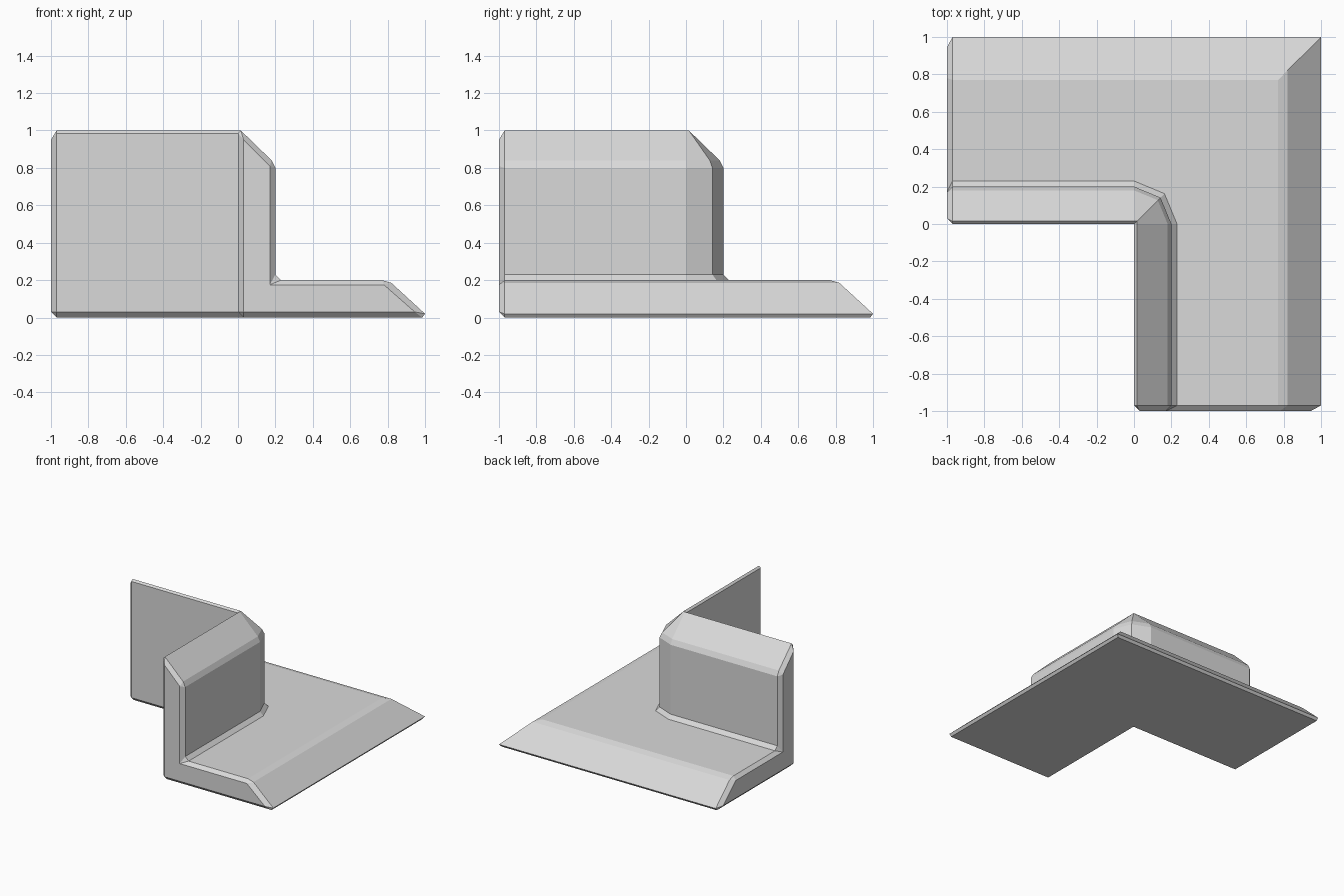
import bpy
import bmesh
import math

cube = bpy.data.objects.get("Cube")
if cube:
    bpy.data.objects.remove(cube, do_unlink=True)

# Matte grey
grey = bpy.data.materials.new("light_grey")
grey.use_nodes = True
colour = (0.7, 0.7, 0.7, 1)
grey.diffuse_color = colour
grey.node_tree.nodes["Principled BSDF"].inputs["Base Color"].default_value = colour

# Cross-section as (distance from inner corner, height): two points per bevelled edge
PROFILE = [(0, 0.03), (0.03, 0), (0.985, 0), (1, 0.02),
           (0.82, 0.185), (0.77, 0.2), (0.23, 0.2), (0.2, 0.23),
           (0.2, 0.8), (0.18, 0.84), (0.015, 1), (0, 0.985)]
# Inset outline of the bevelled arm ends, one point per profile pair
CAP = [(0.03, 0.03), (0.945, 0.03), (0.78, 0.175),
       (0.17, 0.175), (0.17, 0.81), (0.03, 0.95)]
END, BEVEL = -1, 0.03


def left_arm(s, points):
    return [(s, d, z) for d, z in points]


def right_arm(s, points):
    return [(d, s, z) for d, z in points]


def corner(points):
    # The wall turns round its corner, the base plate is mitred
    ring = []
    for d, z in points:
        k = math.sqrt(0.5) if 0.05 < d < 0.3 else 1
        ring.append((d * k, d * k, z))
    return ring


# Sweep the section along both arms of the L
bm = bmesh.new()
cap_points = [p for p in CAP for _ in range(2)]
stations = [left_arm(END, cap_points), left_arm(END + BEVEL, PROFILE),
            left_arm(0, PROFILE), corner(PROFILE), right_arm(0, PROFILE),
            right_arm(END + BEVEL, PROFILE), right_arm(END, cap_points)]
rings = [[bm.verts.new(co) for co in ring] for ring in stations]
n = len(PROFILE)
for a, b in zip(rings, rings[1:]):
    for i in range(n):
        j = (i + 1) % n
        bm.faces.new((a[i], a[j], b[j], b[i]))

# Close the arm ends
for ring in (rings[0], rings[-1]):
    bm.faces.new(ring[::2])

# Merge the shared points at the caps and the inner corner
bmesh.ops.remove_doubles(bm, verts=bm.verts, dist=0.0001)
bmesh.ops.dissolve_degenerate(bm, edges=bm.edges, dist=0.0001)
bmesh.ops.recalc_face_normals(bm, faces=bm.faces)

mesh = bpy.data.meshes.new("corner_trim")
bm.to_mesh(mesh)
bm.free()
mesh.materials.append(grey)
trim = bpy.data.objects.new("corner_trim", mesh)
bpy.context.collection.objects.link(trim)
